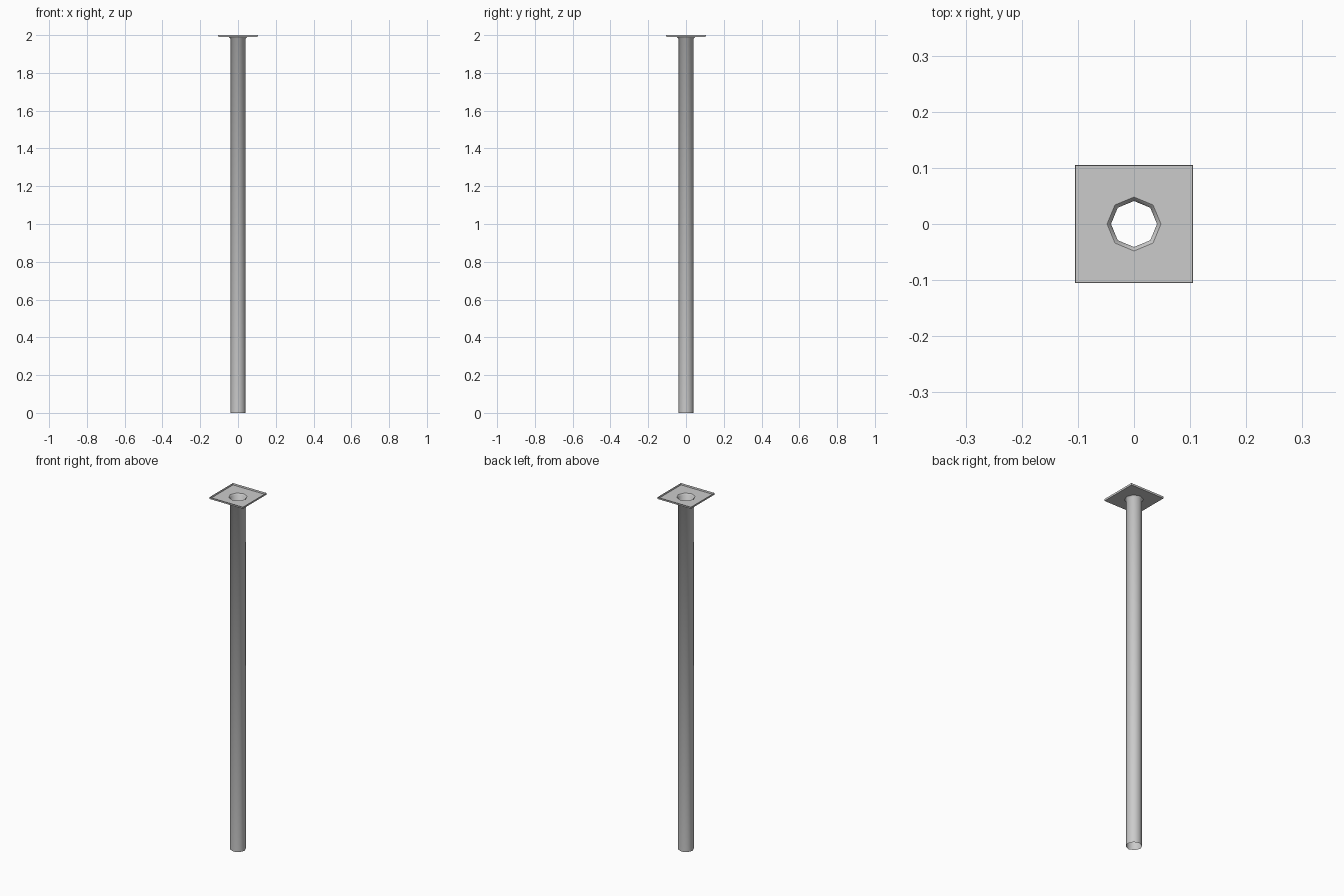
import bpy, bmesh, math

if "Cube" in bpy.data.objects:
    bpy.data.objects.remove(bpy.data.objects["Cube"])

N = 8


def octagon(r):
    return [(r * math.cos(math.tau * i / N), r * math.sin(math.tau * i / N)) for i in range(N)]


def square(h):
    # eight points: side midpoints and corners, matching the octagon order
    return [(h * round(math.cos(math.tau * i / N) * 1.2),
             h * round(math.sin(math.tau * i / N) * 1.2)) for i in range(N)]


def loft(name, sections):
    """Open skin through rings of eight points, each given as (points, z)."""
    bm = bmesh.new()
    rings = [[bm.verts.new((x, y, z)) for x, y in pts] for pts, z in sections]
    for a, b in zip(rings, rings[1:]):
        for i in range(N):
            j = (i + 1) % N
            bm.faces.new((a[i], a[j], b[j], b[i]))
    mesh = bpy.data.meshes.new(name)
    bm.to_mesh(mesh)
    bm.free()
    obj = bpy.data.objects.new(name, mesh)
    bpy.context.collection.objects.link(obj)
    bpy.ops.object.select_all(action='DESELECT')
    obj.select_set(True)
    bpy.context.view_layer.objects.active = obj
    bpy.ops.object.shade_smooth_by_angle(angle=math.radians(50))
    return obj


# Hollow eight-sided pipe, open at both ends, with a small flare at the top
loft("pipe", [(octagon(0.041), 0), (octagon(0.041), 1.983), (octagon(0.048), 1.99)])

# Square top flange with a shallow upturned rim
loft("flange", [(octagon(0.048), 1.99), (square(0.104), 1.99), (square(0.105), 2.0)])
